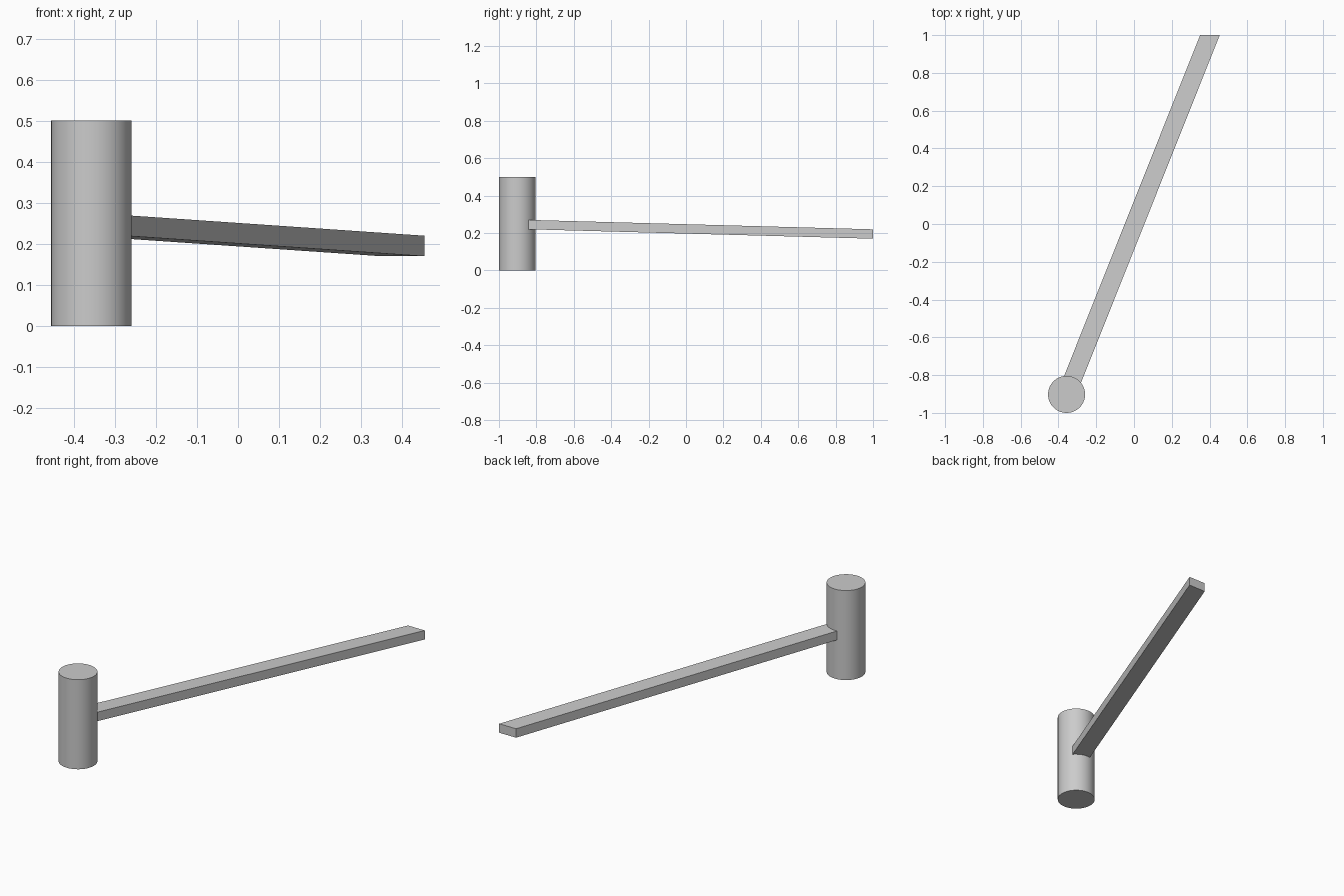
import bpy
import bmesh
import math

if "Cube" in bpy.data.objects:
    bpy.data.objects.remove(bpy.data.objects["Cube"], do_unlink=True)

# Single plain grey
grey = bpy.data.materials.new("light_grey")
grey.use_nodes = True
colour = (0.6, 0.6, 0.6, 1)
grey.diffuse_color = colour
grey.node_tree.nodes["Principled BSDF"].inputs["Base Color"].default_value = colour

POST_X, POST_Y, RADIUS, HEIGHT = -0.357, -0.902, 0.098, 0.5

# Upright round post
bpy.ops.mesh.primitive_cylinder_add(vertices=64, radius=RADIUS, depth=HEIGHT,
                                    location=(POST_X, POST_Y, HEIGHT / 2))
post = bpy.context.object
post.name = "round_post"
post.data.materials.append(grey)
bpy.ops.object.shade_smooth_by_angle(angle=math.radians(30))

# Slanted beam: a box sheared from the post axis to the far end
START = (POST_X, POST_Y, 0.247)
END = (0.402, 1.0, 0.195)
HALF_WIDTH, HALF_DEPTH = 0.052, 0.025

bm = bmesh.new()
bmesh.ops.create_cube(bm, size=2)
for v in bm.verts:
    cx, cy, cz = END if v.co.y > 0 else START
    v.co = (cx + v.co.x * HALF_WIDTH, cy, cz + v.co.z * HALF_DEPTH)
mesh = bpy.data.meshes.new("slanted_beam")
bm.to_mesh(mesh)
bm.free()
mesh.materials.append(grey)
beam = bpy.data.objects.new("slanted_beam", mesh)
bpy.context.collection.objects.link(beam)
